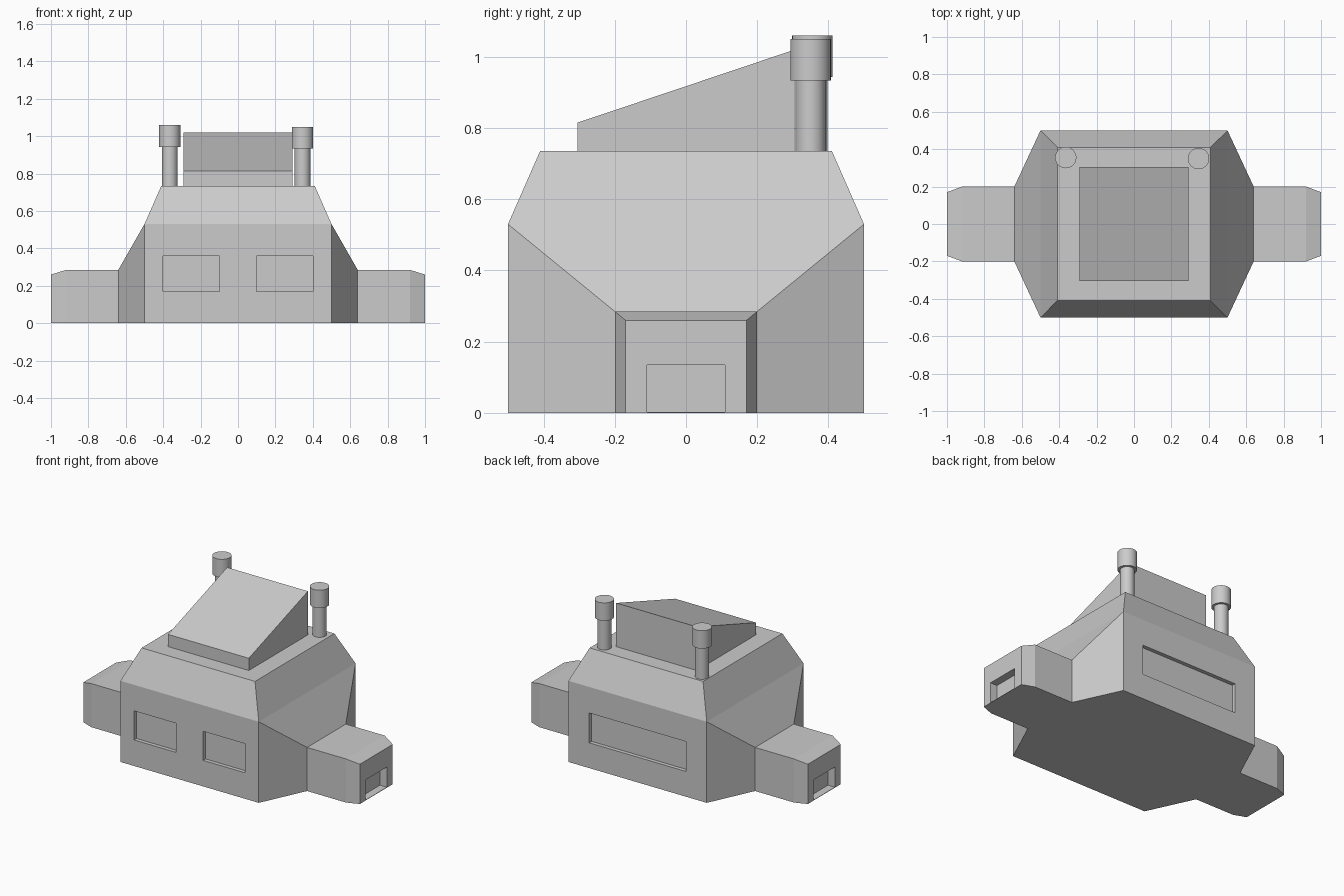
import bpy
import bmesh

if "Cube" in bpy.data.objects:
    bpy.data.objects.remove(bpy.data.objects["Cube"])

COL = bpy.context.collection


def mesh_object(name, verts, faces):
    bm = bmesh.new()
    vs = [bm.verts.new(v) for v in verts]
    for f in faces:
        bm.faces.new([vs[i] for i in f])
    bmesh.ops.recalc_face_normals(bm, faces=bm.faces[:])
    me = bpy.data.meshes.new(name)
    bm.to_mesh(me)
    bm.free()
    ob = bpy.data.objects.new(name, me)
    COL.objects.link(ob)
    return ob


def prism(name, profile, x0, x1):
    """Extrude a (y, z) profile along x."""
    n = len(profile)
    verts = [(x, y, z) for x in (x0, x1) for y, z in profile]
    faces = [tuple(range(n)), tuple(range(2 * n - 1, n - 1, -1))]
    faces += [(i, (i + 1) % n, n + (i + 1) % n, n + i) for i in range(n)]
    return mesh_object(name, verts, faces)


def apply_mod(ob, mod):
    bpy.context.view_layer.objects.active = ob
    bpy.ops.object.modifier_apply(modifier=mod.name)


def cut_box(target, x0, x1, y0, y1, z0, z1):
    cutter = prism("cutter", [(y0, z0), (y1, z0), (y1, z1), (y0, z1)], x0, x1)
    cutter.hide_render = True
    mod = target.modifiers.new("cut", "BOOLEAN")
    mod.operation, mod.solver, mod.object = "DIFFERENCE", "EXACT", cutter
    apply_mod(target, mod)
    bpy.data.objects.remove(cutter)


# Building shell with side entrances: one front-right quarter, mirrored in x and y
T, M, A, E = 0.735, 0.53, 0.285, 0.26   # roof, eave, entrance top, entrance lip
quarter = [
    (0, 0, 0), (0, -.5, 0), (.5, -.5, 0), (.64, -.2, 0), (.92, -.2, 0), (1, -.17, 0), (1, 0, 0),
    (0, -.5, M), (.5, -.5, M), (.64, -.2, A), (.92, -.2, A), (1, -.17, E), (1, 0, E),
    (0, -.41, T), (.41, -.41, T), (.41, 0, T), (0, 0, T),
    (.5, 0, M), (.64, 0, A), (.92, 0, A),
]
faces = [
    (0, 1, 2, 3, 4, 5, 6),                                        # floor
    (1, 2, 8, 7), (2, 3, 9, 8), (3, 4, 10, 9), (4, 5, 11, 10), (5, 6, 12, 11),  # walls
    (7, 8, 14, 13), (13, 14, 15, 16), (14, 8, 17, 15), (8, 9, 18, 17),          # roof
    (9, 10, 19, 18), (10, 11, 12, 19),                            # entrance top
]
shell = mesh_object("building_shell", quarter, faces)
bm = bmesh.new()
bm.from_mesh(shell.data)
if next(f for f in bm.faces if f.calc_center_median().z < 1e-4).normal.z > 0:
    bmesh.ops.reverse_faces(bm, faces=bm.faces[:])
bm.to_mesh(shell.data)
bm.free()
mirror = shell.modifiers.new("mirror", "MIRROR")
mirror.use_axis = (True, True, False)
apply_mod(shell, mirror)

# Recessed windows and doors
for s in (-1, 1):
    cut_box(shell, s * .25 - .152, s * .25 + .152, -.6, -.475, .17, .36)
    cut_box(shell, s * 1.03 - .08, s * 1.03 + .08, -.11, .11, .003, .135)
cut_box(shell, -.35, .35, .475, .6, .165, .36)

# Merge coplanar faces left by mirroring
bm = bmesh.new()
bm.from_mesh(shell.data)
bmesh.ops.dissolve_limit(bm, angle_limit=.002, verts=bm.verts[:], edges=bm.edges[:])
bm.to_mesh(shell.data)
bm.free()

# Sloped roof housing
prism("roof_wedge", [(-.305, T), (.305, T), (.305, 1.02), (-.305, .815)], -.292, .292)


def cylinder(name, x, y, r, z0, z1):
    bpy.ops.mesh.primitive_cylinder_add(vertices=32, radius=r, depth=z1 - z0,
                                        location=(x, y, (z0 + z1) / 2))
    bpy.context.object.name = name
    bpy.ops.object.shade_smooth_by_angle()


# Chimneys with wider caps
for side, x, y, top in (("left", -.365, .355, 1.06), ("right", .345, .35, 1.05)):
    cylinder(side + "_chimney_pipe", x, y, .042, T - .01, top - .1)
    cylinder(side + "_chimney_cap", x, y, .057, top - .117, top)
